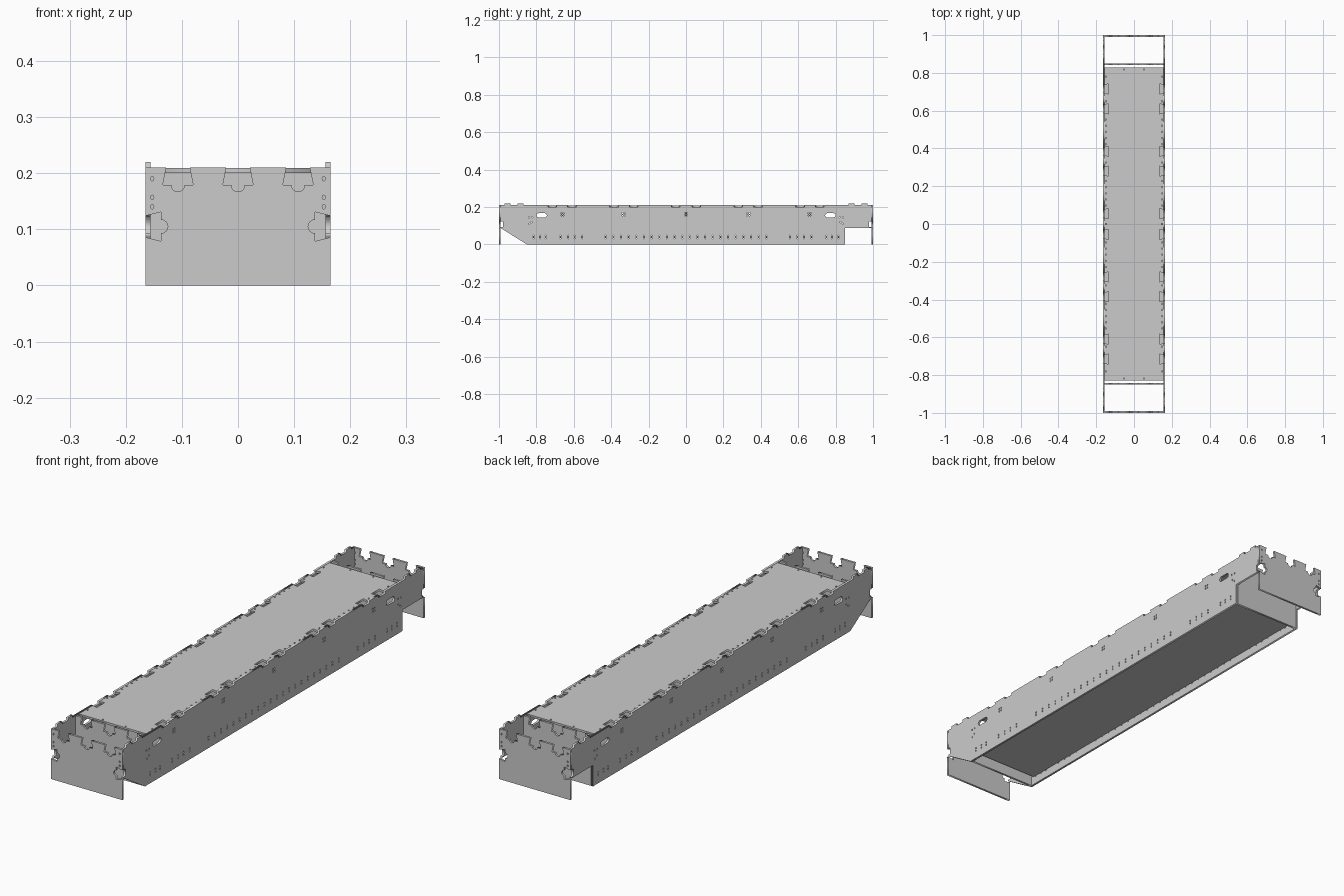
import bpy
from math import sin, cos, pi
from mathutils import Matrix

if "Cube" in bpy.data.objects:
    bpy.data.objects.remove(bpy.data.objects["Cube"])

W, T, H = 0.165, 0.009, 0.21      # half width, sheet thickness, height
DOVE_Y = [s * y for y in (0.055, 0.28, 0.385, 0.61, 0.715) for s in (-1, 1)]


def edge(p, q, notches=()):
    """Edge p->q of a counter-clockwise outline; notch = (distance, neck, base, depth, radius)."""
    dx, dy = q[0] - p[0], q[1] - p[1]
    n = (dx * dx + dy * dy) ** 0.5
    dx, dy = dx / n, dy / n
    pts = [p]
    for c, neck, base, depth, r in sorted(notches):
        local = [(-neck, 0), (-base, depth)]
        if r:
            local += [(-r * cos(pi * k / 8), depth + r * sin(pi * k / 8)) for k in range(9)]
        local += [(base, depth), (neck, 0)]
        pts += [(p[0] + dx * (c + u) - dy * v, p[1] + dy * (c + u) + dx * v) for u, v in local]
    return pts


def hole(x, y, rx=0.003, ry=0.004, n=8):
    return [(x + rx * cos(2 * pi * k / n), y + ry * sin(2 * pi * k / n)) for k in range(n)]


def slot(x, y, half, r):
    right = [(x + half - r + r * sin(pi * k / 8), y - r * cos(pi * k / 8)) for k in range(9)]
    left = [(2 * x - a, 2 * y - b) for a, b in right]
    return right + left


AXES = {"yz": Matrix(((0, 0, 1), (1, 0, 0), (0, 1, 0))),
        "xz": Matrix(((1, 0, 0), (0, 0, -1), (0, 1, 0))),
        "xy": Matrix.Identity(3)}


def sheet(name, plane, loc, loops):
    """Flat sheet from an outline and hole loops, centred on loc."""
    cu = bpy.data.curves.new(name, "CURVE")
    cu.dimensions = "2D"
    cu.fill_mode = "BOTH"
    cu.extrude = T / 2
    for loop in loops:
        sp = cu.splines.new("POLY")
        sp.points.add(len(loop) - 1)
        for pt, (a, b) in zip(sp.points, loop):
            pt.co = (a, b, 0, 1)
        sp.use_cyclic_u = True
    tmp = bpy.data.objects.new(name + "_curve", cu)
    bpy.context.collection.objects.link(tmp)
    dg = bpy.context.evaluated_depsgraph_get()
    me = bpy.data.meshes.new_from_object(tmp.evaluated_get(dg))
    bpy.data.objects.remove(tmp)
    me.transform(Matrix.Translation(loc) @ AXES[plane].to_4x4())
    ob = bpy.data.objects.new(name, me)
    bpy.context.collection.objects.link(ob)
    return ob


# Side panels: stepped ends, raised tabs, shallow notches, slots and fixing holes
E = 1 - T
top = [(E - s * y, 0.016, 0.016, -0.01, 0) for y in (0.955, 0.885) for s in (-1, 1)]
top += [(E - y, 0.02, 0.024, 0.01, 0) for y in DOVE_Y]
side = (edge((-0.85, 0), (0.85, 0)) + edge((0.85, 0), (0.85, 0.088)) + edge((0.85, 0.088), (E, 0.088))
        + edge((E, 0.088), (E, H), [(0.02, 0.015, 0.015, 0.012, 0)])
        + edge((E, H), (-E, H), top)
        + edge((-E, H), (-E, 0.088), [(H - 0.108, 0.015, 0.015, 0.012, 0)])
        + edge((-E, 0.088), (-0.85, 0.088)))
cuts = []
floor_row = [0.02 + 0.041 * k for k in range(11)] + [0.555, 0.595, 0.63, 0.67, 0.75, 0.78, 0.815]
for s in (-1, 1):
    cuts.append(slot(s * 0.772, 0.156, 0.028, 0.011))
    cuts += [hole(s * y, z) for y in floor_row for z in (0.034, 0.046)]
    cuts += [hole(s * y, z) for y in (0.327, 0.339, 0.654, 0.666, 0.006) for z in (0.155, 0.167)]
    cuts += [hole(s * y, z) for y, z in ((0.84, 0.145), (0.822, 0.145), (0.838, 0.11), (0.825, 0.12))]
for s, name in ((-1, "left_side_panel"), (1, "right_side_panel")):
    sheet(name, "yz", (s * (W - T / 2), 0, 0), [side] + cuts)

# End panels and inner end panels with dovetail cut-outs
for s, tag in ((-1, "front"), (1, "back")):
    for kind, y, w in (("end_panel", 1 - T / 2, W), ("inner_panel", 0.85 - T / 2, W - T)):
        ends = kind == "end_panel"
        tops = [(w - x, 0.021, 0.027, 0.031, 0.012) for x in (-0.107, 0, 0.107)]
        sn = (0.019, 0.026, 0.028, 0.012)
        outline = (edge((-w, 0), (w, 0))
                   + edge((w, 0), (w, H), [(0.105,) + sn] if ends else [])
                   + edge((w, H), (-w, H), tops)
                   + edge((-w, H), (-w, 0), [(H - 0.105,) + sn] if ends else []))
        pins = [hole(m * 0.153, z) for m in (-1, 1) for z in (0.19, 0.157, 0.14)] if ends else []
        sheet(tag + "_" + kind, "xz", (0, s * y, 0), [outline] + pins)

# Deck with dovetails and pin holes along its long edges
w, L = W - T, 0.828
outline = (edge((-w, -L), (w, -L))
           + edge((w, -L), (w, L), [(L + y, 0.021, 0.027, 0.022, 0) for y in DOVE_Y])
           + edge((w, L), (-w, L))
           + edge((-w, L), (-w, -L), [(L - y, 0.021, 0.027, 0.022, 0) for y in DOVE_Y]))
pins = []
for k in range(-24, 25):
    y = k * 0.0325
    if min(abs(y - d) for d in DOVE_Y) > 0.033:
        pins += [hole(s * 0.149, y) for s in (-1, 1)]
pins += [hole(a * 0.053, b * 0.818) for a in (-1, 1) for b in (-1, 1)]
sheet("deck", "xy", (0, 0, H - T / 2 - 0.001), [outline] + pins)

# Recessed floor
sheet("floor", "xy", (0, 0, 0.04), [[(-w, -L), (w, -L), (w, L), (-w, L)]])

# Cross ribs between floor and deck
for i, y in enumerate((-0.66, -0.333, 0, 0.333, 0.66)):
    sheet(f"cross_rib_{i + 1}", "xz", (0, y, 0),
          [[(-w, 0.045), (w, 0.045), (w, 0.2), (-w, 0.2)]])
